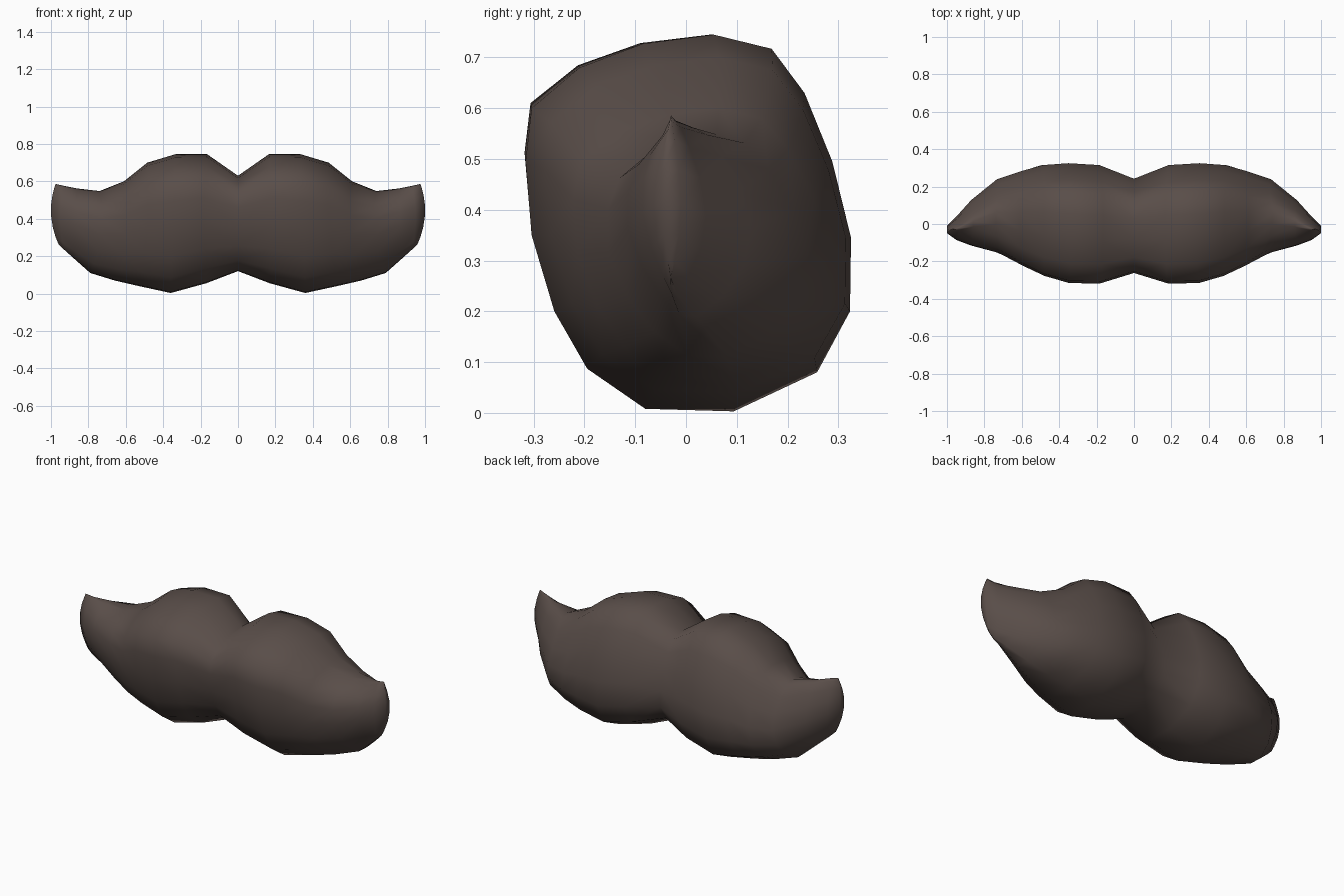
import bpy, bmesh

if "Cube" in bpy.data.objects:
    bpy.data.objects.remove(bpy.data.objects["Cube"])

# Cross-section outline, (y, z) of the fullest part of the moustache
OUTLINE = [(-.09, .727), (.05, .745), (.165, .717), (.23, .63), (.285, .495), (.322, .345),
           (.32, .2), (.255, .08), (.09, .003), (-.085, .008), (-.2, .087), (-.265, .2),
           (-.31, .35), (-.322, .495), (-.31, .6), (-.215, .68)]
UNIT = [((y + .322) / .644, (z - .003) / .742) for y, z in OUTLINE]

# Stations from the centre to the tip:
# top x, middle x, bottom x, top z, bottom z, front y, back y, sharpness of top and bottom
STATIONS = [
    (0, 0, 0, .63, .12, -.262, .242, 0),
    (.165, .185, .17, .745, .055, -.318, .315, 0),
    (.335, .35, .36, .745, .003, -.316, .325, 0),
    (.485, .485, .53, .70, .04, -.277, .315, 0),
    (.61, .60, .66, .60, .07, -.225, .283, .1),
    (.74, .73, .79, .548, .11, -.16, .24, .3),
    (.86, .87, .88, .562, .19, -.12, .128, .5),
    (.93, .95, .93, .576, .235, -.088, .04, .7),
    (.975, 1.0, .96, .586, .265, -.05, -.01, .9),
]


def bend(bottom, middle, top, t):
    """Curve through the bottom, middle and top values."""
    return bottom * (1 - t) * (1 - 2 * t) + middle * 4 * t * (1 - t) + top * t * (2 * t - 1)


# Moustache half: loft through the stations
bm = bmesh.new()
rings = []
for xt, xm, xb, zt, zb, yf, yb, sharp in STATIONS:
    ring = []
    for u, t in UNIT:
        u = .5 + (u - .5) * (1 - sharp * (2 * t - 1) ** 2)
        ring.append(bm.verts.new((bend(xb, xm, xt, t), yf + (yb - yf) * u, zb + (zt - zb) * t)))
    rings.append(ring)
count = len(UNIT)
for a, b in zip(rings, rings[1:]):
    for i in range(count):
        j = (i + 1) % count
        bm.faces.new((a[i], a[j], b[j], b[i]))

# Narrow tip closed with strips between its front and back
tip = rings[-1]
for i in range(count // 2 - 1):
    bm.faces.new((tip[i + 1], tip[i + 2], tip[-i - 1], tip[-i]) if i else (tip[0], tip[1], tip[2], tip[-1]))
bm.faces.new((tip[8], tip[9], tip[10]))
bmesh.ops.recalc_face_normals(bm, faces=bm.faces)
if sum(f.normal.x * f.calc_area() for f in bm.faces if f.calc_center_median().x > .7) < 0:
    bmesh.ops.reverse_faces(bm, faces=bm.faces)

mesh = bpy.data.meshes.new("moustache")
bm.to_mesh(mesh)
bm.free()
moustache = bpy.data.objects.new("moustache", mesh)
bpy.context.collection.objects.link(moustache)

# Smooth dark brown hair
hair = bpy.data.materials.new("dark brown hair")
hair.diffuse_color = (.1, .075, .066, 1)
hair.use_nodes = True
hair.node_tree.nodes["Principled BSDF"].inputs["Base Color"].default_value = hair.diffuse_color
mesh.materials.append(hair)
for face in mesh.polygons:
    face.use_smooth = True

# Other half
mirror = moustache.modifiers.new("mirror", 'MIRROR')
mirror.use_axis[0] = True
mirror.use_clip = True
mirror.merge_threshold = .001
